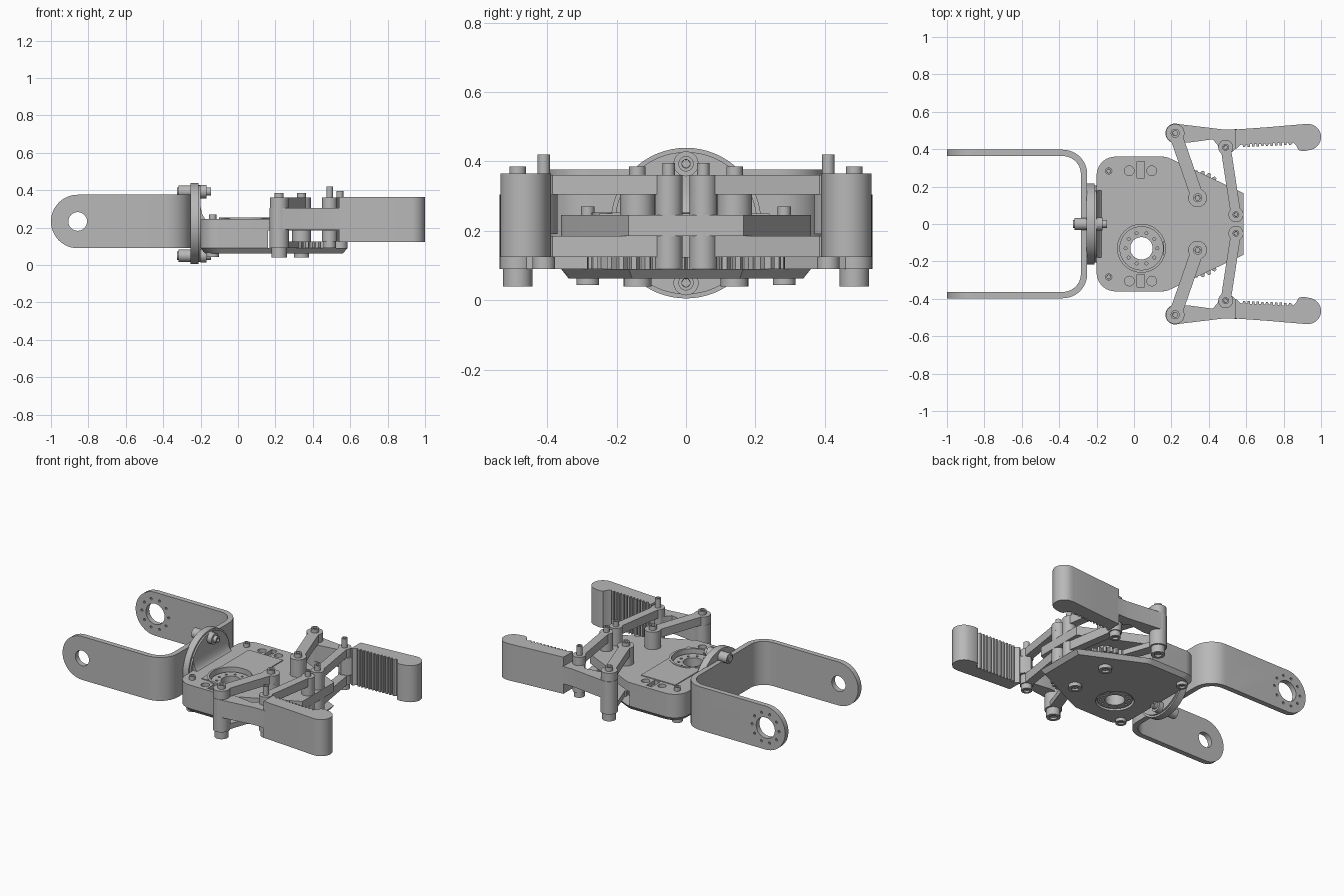
import bpy, bmesh
from math import pi, sin, cos, asin, atan2, hypot, radians

cube = bpy.data.objects.get("Cube")
if cube:
    bpy.data.objects.remove(cube)

grey = bpy.data.materials.new("plain_grey")
grey.use_nodes = True
grey.diffuse_color = (0.48, 0.48, 0.48, 1)
grey.node_tree.nodes["Principled BSDF"].inputs["Base Color"].default_value = (0.48, 0.48, 0.48, 1)


def finish(mesh):
    mesh.shade_smooth()
    mesh.set_sharp_from_angle(angle=radians(30))


def prism(name, pts, lo, hi, axis="Z", taper=1.0, socket=0):
    """Extrude an outline along an axis; taper shrinks the low end, socket sinks a hole (+1 high, -1 low)."""
    place = {"Z": lambda u, v, w: (u, v, w),
             "Y": lambda u, v, w: (u, w, v),
             "X": lambda u, v, w: (w, u, v)}[axis]
    cu = (min(p[0] for p in pts) + max(p[0] for p in pts)) / 2
    bm = bmesh.new()
    low = [bm.verts.new(place(cu + (u - cu) * taper, v * taper, lo)) for u, v in pts]
    high = [bm.verts.new(place(u, v, hi)) for u, v in pts]
    caps = [bm.faces.new(low), bm.faces.new(high)]
    for i in range(len(pts)):
        j = (i + 1) % len(pts)
        bm.faces.new((low[i], low[j], high[j], high[i]))
    bmesh.ops.recalc_face_normals(bm, faces=bm.faces)
    if socket:
        cap = caps[1 if socket > 0 else 0]
        r = max(p[0] for p in pts) - cu
        bmesh.ops.inset_individual(bm, faces=[cap], thickness=r * 0.45)
        bmesh.ops.inset_individual(bm, faces=[cap], thickness=0.0005, depth=-0.012)
    mesh = bpy.data.meshes.new(name)
    bm.to_mesh(mesh)
    bm.free()
    mesh.materials.append(grey)
    finish(mesh)
    obj = bpy.data.objects.new(name, mesh)
    bpy.context.collection.objects.link(obj)
    return obj


def circle(u, v, r, n=32):
    return [(u + r * cos(2 * pi * i / n), v + r * sin(2 * pi * i / n)) for i in range(n)]


def rect(u0, v0, u1, v1):
    return [(u0, v0), (u1, v0), (u1, v1), (u0, v1)]


def arc(u, v, r, a0, a1, n=10):
    return [(u + r * cos(radians(a0 + (a1 - a0) * i / n)),
             v + r * sin(radians(a0 + (a1 - a0) * i / n))) for i in range(n + 1)]


def boolean(obj, cutters, operation="DIFFERENCE"):
    for c in cutters:
        m = obj.modifiers.new("cut", "BOOLEAN")
        m.object, m.operation, m.solver = c, operation, "EXACT"
    dg = bpy.context.evaluated_depsgraph_get()
    mesh = bpy.data.meshes.new_from_object(obj.evaluated_get(dg))
    obj.modifiers.clear()
    obj.data = mesh
    finish(mesh)
    for c in cutters:
        bpy.data.objects.remove(c)


def hole_ring(u, v, ring, r, n, lo, hi, axis="Z"):
    return [prism("cutter", circle(x, y, r, 10), lo, hi, axis) for x, y in circle(u, v, ring, n)]


def link(name, a, b, r, waist, lo, hi):
    """Bar with round ends and a narrower waist."""
    t = atan2(b[1] - a[1], b[0] - a[0])
    length = hypot(b[0] - a[0], b[1] - a[1])
    e = 180 - math_deg(asin(waist / r))
    pts = arc(length, 0, r, -e, e, 24) + arc(0, 0, r, 180 - e, 180 + e, 24)
    prism(name, [(a[0] + x * cos(t) - y * sin(t), a[1] + x * sin(t) + y * cos(t)) for x, y in pts], lo, hi)


def math_deg(a):
    return a * 180 / pi


# U bracket: bent strip, rounded ends, bearing holes
outer = [(-1, -0.397)] + arc(-0.38, -0.267, 0.13, -90, 0) + arc(-0.38, 0.267, 0.13, 0, 90) + [(-1, 0.397)]
inner = [(-1, 0.363)] + arc(-0.38, 0.267, 0.096, 90, 0) + arc(-0.38, -0.267, 0.096, 0, -90) + [(-1, -0.363)]
bracket = prism("u_bracket", outer + inner, 0.09, 0.376)
MZ = 0.233
ends = [(0, MZ - 0.2), (0, MZ + 0.2), (-0.5, MZ + 0.2), (-0.5, MZ + 0.143)] \
    + arc(-0.857, MZ, 0.143, 90, 270, 24) + [(-0.5, MZ - 0.143), (-0.5, MZ - 0.2)]
boolean(bracket, [prism("cutter", ends, -0.6, 0.6, "Y")], "INTERSECT")
boolean(bracket, [prism("cutter", circle(-0.857, MZ, 0.05), -0.5, -0.3, "Y"),
                  prism("cutter", circle(-0.857, MZ, 0.068), 0.3, 0.5, "Y")]
        + hole_ring(-0.857, MZ, 0.098, 0.008, 10, 0.3, 0.5, "Y"))

# Round wrist flange, fillet onto the body, and its two bolts
prism("wrist_flange", circle(0, 0.222, 0.217, 64), -0.255, -0.21, "X")
prism("wrist_flange_lip", circle(0, 0.222, 0.205, 64), -0.212, -0.2, "X")
fillet = [(-0.205, 0.2), (-0.205, 0.33)] + [
    (-0.16 - 0.04 * cos(i * pi / 16), 0.33 - 0.09 * sin(i * pi / 16)) for i in range(9)] + [(-0.16, 0.2)]
prism("wrist_fillet", fillet, -0.18, 0.18, "Y")
for label, z in (("upper", 0.393), ("lower", 0.05)):
    prism(label + "_wrist_bolt", circle(0, z, 0.022), -0.325, -0.145, "X", socket=1)
    prism(label + "_wrist_bolt_head", circle(0, z, 0.033), -0.318, -0.25, "X", socket=-1)
    prism(label + "_wrist_nut", circle(0, z, 0.036), -0.2, -0.168, "X")

# Body: two plates with a solid block between them at the rear
rear = arc(-0.1, 0.26, 0.1, 90, 180) + arc(-0.1, -0.26, 0.1, 180, 270)
plan = rear + arc(0.15, -0.26, 0.1, -90, -63, 4) + [(0.585, -0.165), (0.585, 0.165)] + arc(0.15, 0.26, 0.1, 63, 90, 4)
HX, HY = 0.04, -0.13
upper = prism("upper_plate", plan, 0.185, 0.245)
lower = prism("lower_plate", plan, 0.063, 0.09, taper=0.94)
block = prism("body_block", rear + [(0.16, -0.36), (0.16, 0.36)], 0.09, 0.185)
servo = prism("servo_cover", rect(-0.09, -0.25, 0.16, 0.24), 0.24, 0.25)
pockets = [prism("cutter", rect(0.015, y - 0.043, 0.055, y + 0.043), 0.22, 0.3) for y in (-0.295, 0.29)]
pockets += [prism("cutter", circle(x, y, 0.026, 20), 0.22, 0.3) for x in (-0.025, 0.095) for y in (-0.305, 0.285)]
boolean(upper, pockets + [prism("cutter", circle(HX, HY, 0.13, 48), 0.1, 0.4)])
boolean(servo, [prism("cutter", circle(HX, HY, 0.13, 48), 0.1, 0.4)])
boolean(lower, [prism("cutter", circle(HX, HY, 0.115, 48), 0, 0.2)])
boolean(block, [prism("cutter", circle(HX, HY, 0.06), 0, 0.4)])
rim = prism("servo_rim", circle(HX, HY, 0.142, 48), 0.235, 0.253)
boolean(rim, [prism("cutter", circle(HX, HY, 0.128, 48), 0, 0.4)])

# Servo horn discs, above and below
for label, lo, hi, r in (("upper", 0.185, 0.225, 0.118), ("lower", 0.07, 0.09, 0.105)):
    horn = prism(label + "_servo_horn", circle(HX, HY, r, 48), lo, hi)
    boolean(horn, [prism("cutter", circle(HX, HY, 0.06), 0, 0.4)] + hole_ring(HX, HY, 0.085, 0.008, 10, 0, 0.4))

# Gripper half, repeated on both sides
teeth = 11
pad = [(0.54, 0.505), (0.72, 0.518), (0.92, 0.535)] + arc(0.93, 0.465, 0.07, 80, -75, 14) + \
    [(0.905, 0.389), (0.88, 0.395), (0.868, 0.42), (0.85, 0.437)]
for i in range(teeth):
    x = 0.84 - 0.27 * i / teeth
    y = 0.423 - 0.013 * i / teeth
    pad += [(x, y), (x - 0.012, y), (x - 0.014, y + 0.013), (x - 0.023, y + 0.013)]
pad += [(0.55, 0.405), (0.54, 0.405)]
arm = [(0.215, 0.537), (0.48, 0.505), (0.55, 0.507), (0.55, 0.41), (0.525, 0.385), (0.49, 0.37), (0.46, 0.39),
       (0.445, 0.425), (0.42, 0.453), (0.29, 0.435), (0.23, 0.44)]

for side, s in (("back", 1), ("front", -1)):
    def flip(pts):
        return [(x, s * y) for x, y in pts]

    knuckle, crank, finger, tip = flip([(0.22, 0.485), (0.34, 0.14), (0.49, 0.41), (0.545, 0.05)])
    prism(side + "_finger_pad", flip(pad), 0.124, 0.365)
    prism(side + "_finger_arm", flip(arm), 0.19, 0.305)
    prism(side + "_knuckle", circle(*knuckle, 0.052), 0.09, 0.305)

    # Link bars, upper and lower
    link(side + "_upper_crank", knuckle, crank, 0.05, 0.034, 0.305, 0.36)
    link(side + "_lower_crank", knuckle, crank, 0.05, 0.034, 0.09, 0.125)
    link(side + "_upper_follower", finger, tip, 0.04, 0.027, 0.305, 0.36)
    link(side + "_lower_follower", finger, tip, 0.04, 0.027, 0.125, 0.185)

    # Crank gear
    n = 24
    gear = []
    for i in range(n):
        a = 2 * pi * (i + 0.25 * s) / n
        for r, d in ((0.128, -0.11), (0.146, -0.05), (0.146, 0.05), (0.128, 0.11)):
            gear.append((crank[0] + r * cos(a + d), crank[1] + r * sin(a + d)))
    prism(side + "_gear", gear, 0.09, 0.125)

    # Spacers and pivots
    prism(side + "_crank_spacer", circle(*crank, 0.05), 0.245, 0.305, taper=1)
    prism(side + "_crank_hub", circle(*crank, 0.05), 0.125, 0.185)
    prism(side + "_tip_spacer", circle(*tip, 0.04), 0.245, 0.305)
    prism(side + "_tip_foot", circle(*tip, 0.04), 0.09, 0.125)
    rear_hole = (-0.135, s * 0.283)
    for label, p, r, lo, hi, way in (
            ("knuckle_bolt", knuckle, 0.024, 0.36, 0.385, 1), ("knuckle_nut", knuckle, 0.042, 0.04, 0.09, -1),
            ("crank_bolt", crank, 0.024, 0.36, 0.385, 1), ("crank_nut", crank, 0.04, 0.04, 0.065, -1),
            ("finger_pin", finger, 0.018, 0.3, 0.42, 1), ("finger_nut", finger, 0.033, 0.09, 0.125, -1),
            ("tip_pin", tip, 0.018, 0.36, 0.395, 1), ("rear_bolt", rear_hole, 0.019, 0.24, 0.27, 1),
            ("rear_nut", rear_hole, 0.033, 0.043, 0.066, -1)):
        prism(side + "_" + label, circle(*p, r, 20), lo, hi, socket=way)
